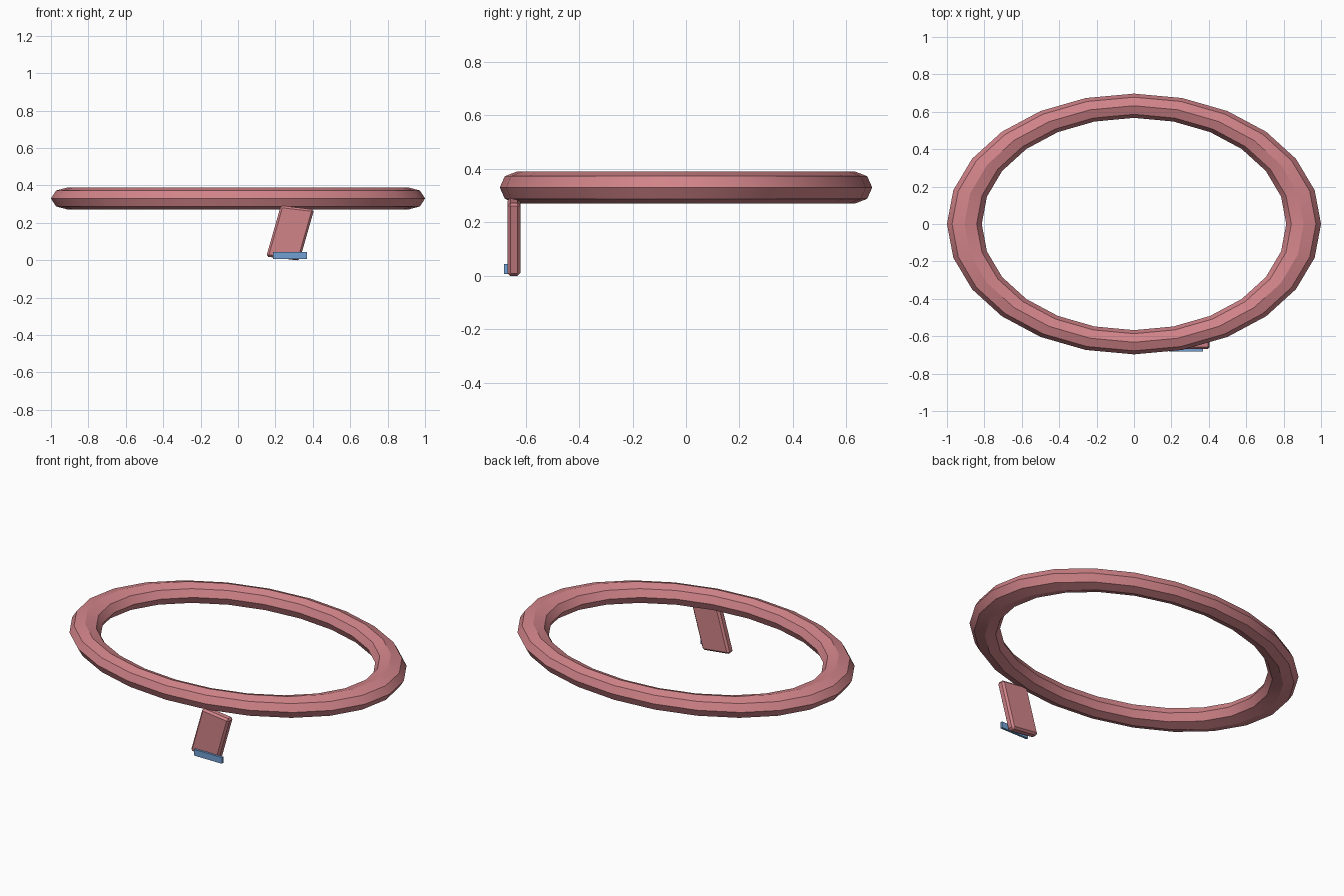
import bpy, bmesh, math
from mathutils import Matrix

cube = bpy.data.objects.get("Cube")
if cube:
    bpy.data.objects.remove(cube, do_unlink=True)


def material(name, rgb):
    m = bpy.data.materials.new(name)
    m.diffuse_color = (*rgb, 1)
    m.use_nodes = True
    m.node_tree.nodes["Principled BSDF"].inputs["Base Color"].default_value = (*rgb, 1)
    return m


pink = material("dusty pink", (0.64, 0.23, 0.25))
blue = material("soft blue", (0.17, 0.35, 0.65))


def block(name, matrix, mat, bevel):
    """Unit cube shaped by an affine matrix, with chamfered edges."""
    bm = bmesh.new()
    bmesh.ops.create_cube(bm, size=1, matrix=matrix)
    if bevel:
        bmesh.ops.bevel(bm, geom=bm.edges[:], offset=bevel, segments=1, affect='EDGES')
    me = bpy.data.meshes.new(name)
    bm.to_mesh(me)
    bm.free()
    me.materials.append(mat)
    ob = bpy.data.objects.new(name, me)
    bpy.context.collection.objects.link(ob)
    return ob


# Oval ring: torus with an octagonal section, squashed in y and z
bpy.ops.mesh.primitive_torus_add(major_segments=24, minor_segments=8,
                                 major_radius=0.907, minor_radius=0.093,
                                 location=(0, 0, 0.33))
ring = bpy.context.object
ring.name = "oval_ring"
ring.scale = (1, 0.697, 0.645)
bpy.ops.object.transform_apply(location=False, rotation=False, scale=True)
ring.data.materials.append(pink)
bpy.ops.object.shade_smooth_by_angle(angle=math.radians(25))

# Slanted leg: columns are the width, depth and height directions
leg_shape = Matrix(((0.178, 0, 0.078, 0.279),
                    (0, 0.049, 0, -0.644),
                    (-0.021, 0, 0.273, 0.145),
                    (0, 0, 0, 1)))
block("slanted_leg", leg_shape, pink, 0.011)

# Thin plate on the front of the foot
plate_shape = Matrix.Translation((0.278, -0.674, 0.025)) @ Matrix.Diagonal((0.184, 0.014, 0.037, 1))
block("foot_plate", plate_shape, blue, 0)
